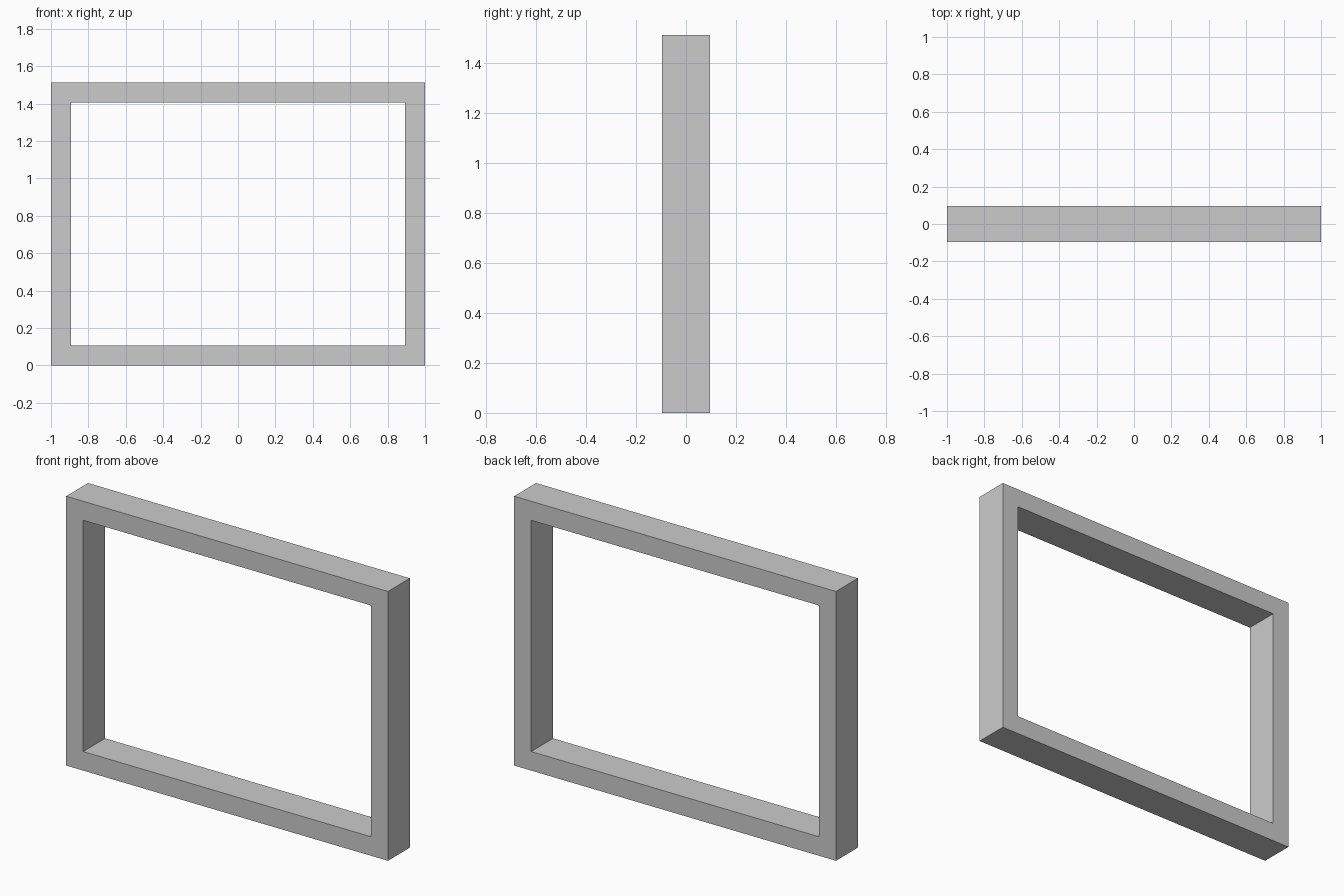
import bpy, bmesh

if "Cube" in bpy.data.objects:
    bpy.data.objects.remove(bpy.data.objects["Cube"])

W, H, D = 1.0, 1.513, 0.097      # half width, height, half depth
BX, BZ = 0.106, 0.107            # side and rail widths


def ring(bm, x, z0, z1, y):
    return [bm.verts.new(p) for p in ((-x, y, z0), (x, y, z0), (x, y, z1), (-x, y, z1))]


# Mitred rectangular frame: four rings joined around the opening
bm = bmesh.new()
rings = [
    ring(bm, W, 0, H, -D),
    ring(bm, W, 0, H, D),
    ring(bm, W - BX, BZ, H - BZ, D),
    ring(bm, W - BX, BZ, H - BZ, -D),
]
for r in range(4):
    a, b = rings[r], rings[(r + 1) % 4]
    for i in range(4):
        j = (i + 1) % 4
        bm.faces.new((a[i], a[j], b[j], b[i]))
bmesh.ops.recalc_face_normals(bm, faces=bm.faces)

mesh = bpy.data.meshes.new("window_frame")
bm.to_mesh(mesh)
bm.free()
frame = bpy.data.objects.new("window_frame", mesh)
bpy.context.collection.objects.link(frame)
